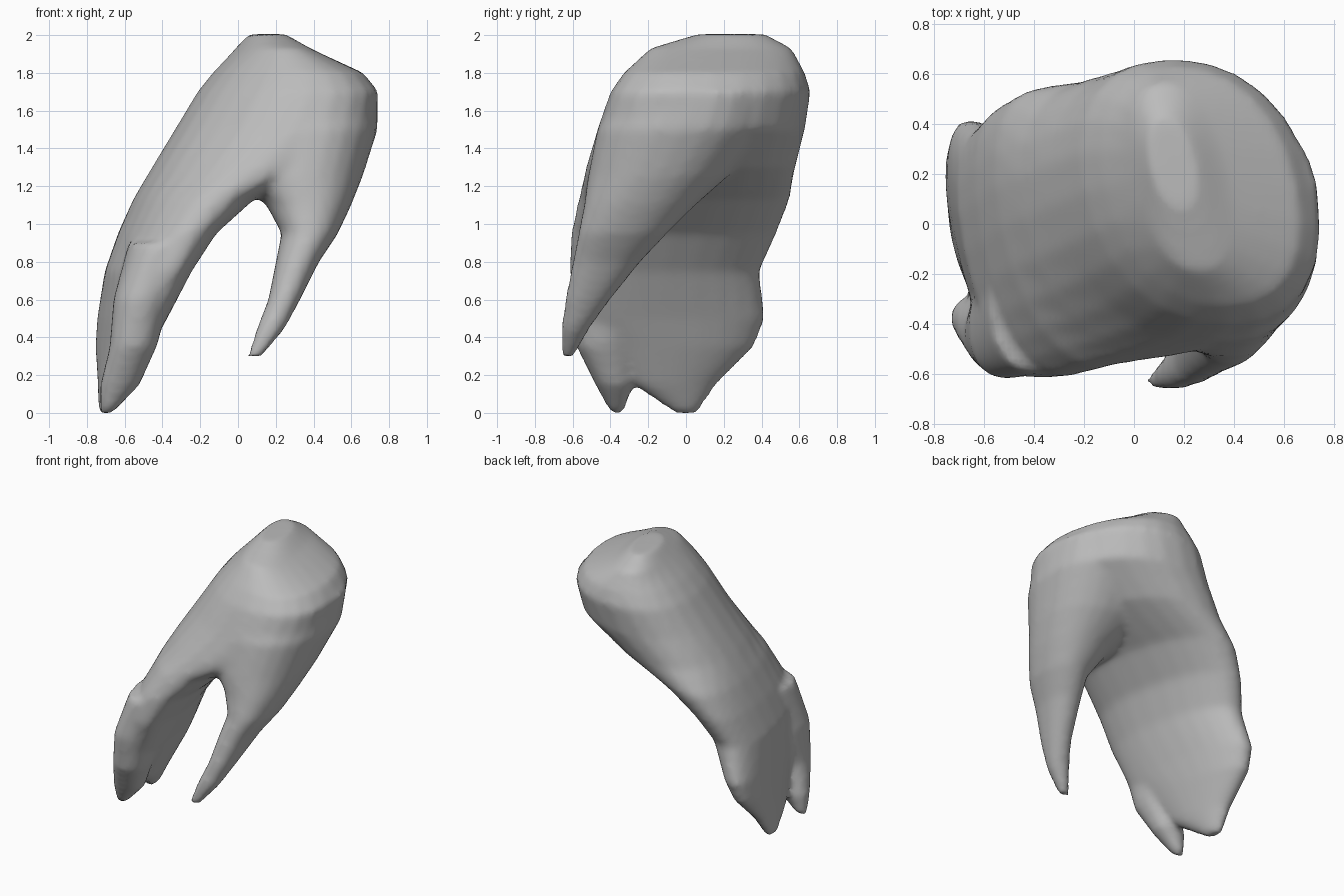
import bpy, bmesh, math

cube = bpy.data.objects.get("Cube")
if cube:
    bpy.data.objects.remove(cube, do_unlink=True)

mat = bpy.data.materials.new("plain grey")
mat.use_nodes = True
colour = (0.5, 0.5, 0.5, 1)
mat.diffuse_color = colour
mat.node_tree.nodes["Principled BSDF"].inputs["Base Color"].default_value = colour

SIDES = 24


def rounded(value, power):
    return math.copysign(abs(value) ** power, value)


def loft(bm, slices, lean=0.0, power=0.9):
    """Skin stacked oval slices: height, x range, y range."""
    rings = []
    for z, x0, x1, y0, y1 in slices:
        cx, cy, rx, ry = (x0 + x1) / 2, (y0 + y1) / 2, (x1 - x0) / 2, (y1 - y0) / 2
        shift = min(lean * ry, rx * 0.6)
        rx = math.sqrt(rx * rx - shift * shift)
        ring = []
        for i in range(SIDES):
            a = math.tau * i / SIDES
            c, s = rounded(math.cos(a), power), rounded(math.sin(a), power)
            ring.append(bm.verts.new((cx + rx * c - shift * s, cy + ry * s, z)))
        rings.append(ring)
    for low, high in zip(rings, rings[1:]):
        for i in range(SIDES):
            j = (i + 1) % SIDES
            bm.faces.new((low[i], low[j], high[j], high[i]))
    bm.faces.new(rings[0][::-1])
    bm.faces.new(rings[-1])


bm = bmesh.new()

# Crown flowing into the broad root
loft(bm, [
    (0.00, -.74, -.66, -.06, .06),
    (0.15, -.74, -.56, -.28, .16),
    (0.35, -.75, -.46, -.42, .36),
    (0.50, -.74, -.38, -.56, .42),
    (0.75, -.70, -.25, -.62, .39),
    (0.95, -.63, -.12, -.61, .48),
    (1.13, -.55, .08, -.57, .55),
    (1.30, -.45, .45, -.53, .58),
    (1.50, -.33, .72, -.47, .63),
    (1.70, -.21, .74, -.40, .66),
    (1.80, -.13, .66, -.33, .63),
    (1.93, -.01, .38, -.19, .56),
    (2.005, .06, .25, .06, .42)], lean=0.2)

# Small lobe at the front of the broad root
loft(bm, [
    (0.00, -.73, -.66, -.40, -.33),
    (0.15, -.73, -.52, -.48, -.28),
    (0.35, -.68, -.43, -.58, -.30),
    (0.60, -.66, -.36, -.62, -.20),
    (0.90, -.58, -.20, -.60, .00)])

# Thin curved root
loft(bm, [
    (0.30, .05, .13, -.66, -.59),
    (0.45, .10, .25, -.66, -.51),
    (0.60, .16, .33, -.64, -.40),
    (0.80, .20, .43, -.60, -.24),
    (0.95, .23, .53, -.57, -.10),
    (1.10, .15, .60, -.54, .05),
    (1.25, .00, .66, -.52, .22),
    (1.50, .00, .74, -.47, .42),
    (1.70, .10, .74, -.36, .45)])

mesh = bpy.data.meshes.new("tooth")
bm.to_mesh(mesh)
bm.free()
mesh.materials.append(mat)
tooth = bpy.data.objects.new("tooth", mesh)
bpy.context.collection.objects.link(tooth)

# Fuse the parts into one soft skin
remesh = tooth.modifiers.new("fuse", 'REMESH')
remesh.mode = 'VOXEL'
remesh.voxel_size = 0.025
remesh.use_smooth_shade = True
soften = tooth.modifiers.new("soften", 'SMOOTH')
soften.factor = 0.5
soften.iterations = 6
